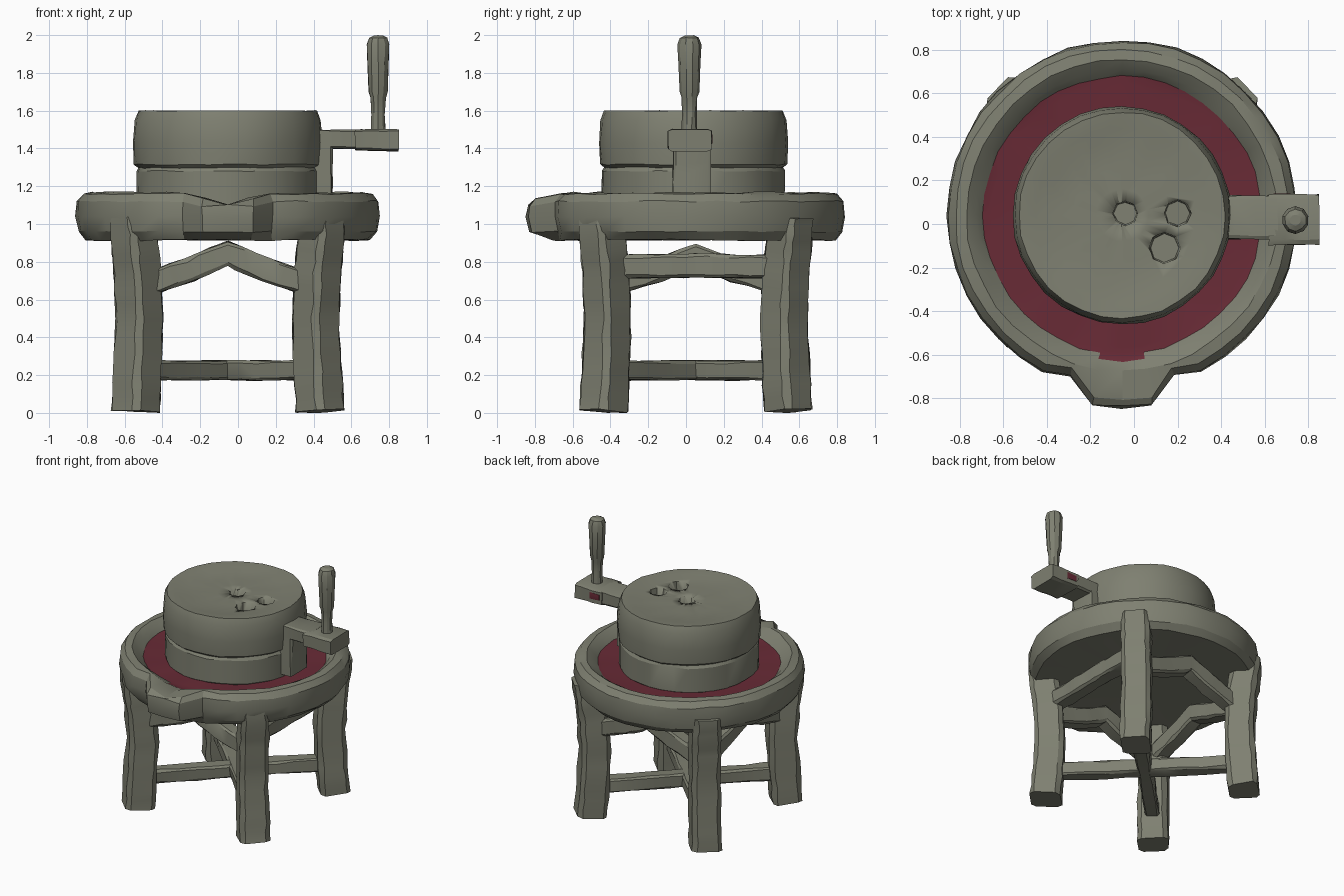
import bpy, bmesh, math, random
from mathutils import Vector

random.seed(4)
if "Cube" in bpy.data.objects:
    bpy.data.objects.remove(bpy.data.objects["Cube"])


def material(name, rgb):
    m = bpy.data.materials.new(name)
    m.use_nodes = True
    m.diffuse_color = (*rgb, 1)
    m.node_tree.nodes["Principled BSDF"].inputs["Base Color"].default_value = (*rgb, 1)
    return m


STONE = material("olive grey stone", (0.21, 0.215, 0.165))
RED = material("dark red paste", (0.14, 0.024, 0.037))
CX, CY = -0.055, 0.04


def finish(name, bm, rough, mat=STONE):
    """Roughen the surface, then turn the bmesh into a shaded object."""
    for v in bm.verts:
        v.co += Vector([random.uniform(-rough, rough) for _ in range(3)])
        v.co.z = max(v.co.z, 0)
    bmesh.ops.recalc_face_normals(bm, faces=bm.faces)
    me = bpy.data.meshes.new(name)
    bm.to_mesh(me)
    bm.free()
    me.materials.append(mat)
    ob = bpy.data.objects.new(name, me)
    bpy.context.collection.objects.link(ob)
    bpy.ops.object.select_all(action="DESELECT")
    ob.select_set(True)
    bpy.context.view_layer.objects.active = ob
    bpy.ops.object.shade_smooth_by_angle(angle=math.radians(25))
    return ob


def lathe(name, profile, n, rough, x=CX, y=CY, shape=None):
    """Turn (radius, z) points round a vertical axis; shape may bend the profile."""
    bm = bmesh.new()
    rings = []
    for i in range(n):
        a = math.tau * i / n - math.pi / 2
        ring = []
        for r, z in profile:
            if shape:
                r, z = shape(i if i <= n // 2 else i - n, r, z)
            ring.append(bm.verts.new((x + r * math.cos(a), y + r * math.sin(a), z)))
        rings.append(ring)
    for i in range(n):
        p, q = rings[i], rings[(i + 1) % n]
        for j in range(len(profile) - 1):
            bm.faces.new((p[j], q[j], q[j + 1], p[j + 1]))
    bm.faces.new([r[0] for r in reversed(rings)])
    bm.faces.new([r[-1] for r in rings])
    return finish(name, bm, rough)


def beam(name, path, ref, rough=0.006, chamfer=0.7, steps=3, mat=STONE):
    """Sweep a chamfered rectangle along (point, half_u, half_v) stations."""
    stations = []
    for (p, u, v), (p2, u2, v2) in zip(path, path[1:]):
        for k in range(steps):
            t = k / steps
            stations.append((Vector(p).lerp(Vector(p2), t), u + (u2 - u) * t, v + (v2 - v) * t))
    p, u, v = path[-1]
    stations.append((Vector(p), u, v))
    corners = [(1, chamfer), (chamfer, 1), (-chamfer, 1), (-1, chamfer),
               (-1, -chamfer), (-chamfer, -1), (chamfer, -1), (1, -chamfer)]
    bm = bmesh.new()
    rings = []
    for i, (p, u, v) in enumerate(stations):
        tan = stations[min(i + 1, len(stations) - 1)][0] - stations[max(i - 1, 0)][0]
        tan.normalize()
        side = Vector(ref) - tan * tan.dot(Vector(ref))
        side.normalize()
        other = tan.cross(side)
        rings.append([bm.verts.new(p + side * a * u + other * b * v) for a, b in corners])
    for p, q in zip(rings, rings[1:]):
        for j in range(8):
            k = (j + 1) % 8
            bm.faces.new((p[j], p[k], q[k], q[j]))
    bm.faces.new(list(reversed(rings[0])))
    bm.faces.new(rings[-1])
    return finish(name, bm, rough, mat)


# Basin with broad rounded rim, front spout and pouring groove
def spout(i, r, z):
    if abs(i) <= 1:
        if r > 0.75:
            r += 0.08 if z > 0.95 else 0.03
        if r > 0.6 and z > 1.11:
            z = 1.10 if i == 0 else z - 0.025
    elif abs(i) == 2 and r > 0.75:
        r -= 0.03
    return r, z


basin = lathe("basin", [(0.3, 0.92), (0.62, 0.915), (0.75, 0.915), (0.79, 0.96), (0.806, 1.04),
                        (0.798, 1.12), (0.765, 1.16), (0.715, 1.167), (0.67, 1.135), (0.64, 1.10),
                        (0.60, 1.095), (0.3, 1.095)], 40, 0.005, shape=spout)
basin.data.materials.append(RED)
for f in basin.data.polygons:
    c = f.center
    radius = math.hypot(c.x - CX, c.y - CY)
    in_groove = abs(c.x - CX) < 0.1 and c.y < CY and radius < 0.68
    if f.normal.z > 0.8 and 1.07 < c.z < 1.13 and (radius < 0.635 or in_groove):
        f.material_index = 1

# Millstones
lathe("lower_millstone", [(0.46, 1.08), (0.485, 1.10), (0.485, 1.28), (0.47, 1.305)], 32, 0.004)
runner = lathe("upper_millstone", [(0.47, 1.295), (0.494, 1.315), (0.502, 1.43), (0.494, 1.55),
                                   (0.474, 1.60), (0.40, 1.595), (0.34, 1.584), (0.22, 1.582),
                                   (0.12, 1.58), (0.03, 1.58)], 32, 0.003)

# Feed holes in the upper millstone
for hx, hy, hr in ((-0.04, 0.05, 0.065), (0.20, 0.05, 0.07), (0.14, -0.11, 0.08)):
    cutter = lathe("hole_cutter", [(hr * 0.8, 1.49), (hr, 1.7)], 8, 0.003, hx, hy)
    cutter.hide_render = True
    cutter.hide_set(True)
    mod = runner.modifiers.new("feed_hole", "BOOLEAN")
    mod.operation = "DIFFERENCE"
    mod.solver = "EXACT"
    mod.object = cutter

# Crank: bracket, arm, end block, paste stain and upright grip
beam("crank_bracket", [((0.445, 0.03, 1.12), 0.055, 0.10), ((0.445, 0.03, 1.42), 0.055, 0.10)], (1, 0, 0), 0.004, 0.85)
beam("crank_arm", [((0.36, 0.03, 1.45), 0.05, 0.095), ((0.66, 0.03, 1.45), 0.05, 0.10)], (0, 0, 1), 0.004, 0.85)
beam("crank_block", [((0.62, 0.02, 1.445), 0.055, 0.115), ((0.85, 0.02, 1.445), 0.06, 0.115)], (0, 0, 1), 0.004, 0.8)
beam("crank_stain", [((0.64, 0.137, 1.45), 0.02, 0.004), ((0.72, 0.137, 1.45), 0.025, 0.004)], (0, 0, 1), 0, 0.7, 1, RED)
lathe("crank_grip", [(0.042, 1.47), (0.038, 1.58), (0.042, 1.67), (0.052, 1.70), (0.058, 1.85),
                     (0.063, 1.95), (0.05, 1.985), (0.025, 1.998)], 10, 0.002, 0.742, 0.018)

# Bowed legs on the diagonals
LX, LY = -0.055, 0.052
for sx, sy, name in ((1, -1, "front_left"), (-1, -1, "front_right"), (1, 1, "back_left"), (-1, 1, "back_right")):
    d = Vector((sx, sy, 0)).normalized()
    path = [(d * r + Vector((LX, LY, z)), w, w) for r, z, w in
            ((0.69, 0.01, 0.105), (0.675, 0.22, 0.105), (0.66, 0.5, 0.102),
             (0.675, 0.75, 0.103), (0.70, 0.92, 0.10), (0.718, 1.045, 0.092))]
    beam(name + "_leg", path, d)

# Crossed low stretchers
for s, name in ((1, "first_stretcher"), (-1, "second_stretcher")):
    d = Vector((1, s, 0)).normalized()
    c = Vector((LX, LY, 0.225))
    beam(name, [(c - d * 0.68, 0.053, 0.053), (c, 0.05, 0.05), (c + d * 0.68, 0.053, 0.053)], (0, 0, 1), 0.005, 0.75, 5)

# Upper braces between neighbouring legs: three arched, one straight below the crank
for dx, dy, name, low, high in ((0, -1, "front_brace", 0.67, 0.845), (0, 1, "back_brace", 0.67, 0.845),
                                (-1, 0, "right_brace", 0.68, 0.83), (1, 0, "left_brace", 0.775, 0.78)):
    out, along = Vector((dx, dy, 0)), Vector((-dy, dx, 0))
    c = Vector((LX, LY, 0)) + out * 0.46
    ends = [(c + along * t + Vector((0, 0, z)), 0.062, 0.055)
            for t, z in ((-0.46, low), (-0.2, low + (high - low) * 0.5), (0, high),
                         (0.2, low + (high - low) * 0.5), (0.46, low))]
    beam(name, ends, (0, 0, 1), 0.005, 0.75)
